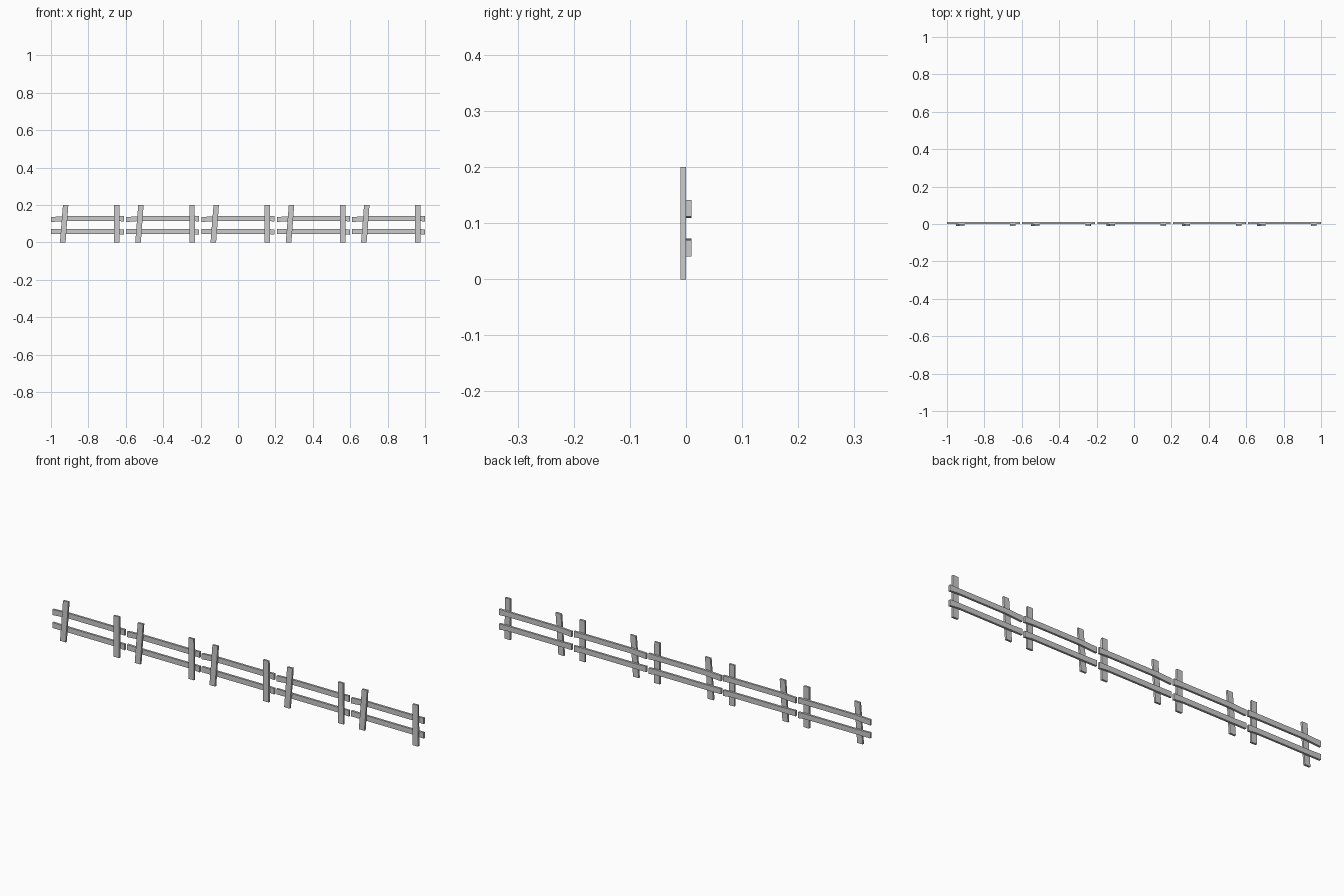
import bpy, bmesh

if "Cube" in bpy.data.objects:
    bpy.data.objects.remove(bpy.data.objects["Cube"])

SECTIONS = 5
PITCH = 0.4025


def slab(name, outline, y0, y1):
    """Extrude an x-z outline from y0 to y1."""
    bm = bmesh.new()
    face = bm.faces.new([bm.verts.new((x, y0, z)) for x, z in outline])
    ext = bmesh.ops.extrude_face_region(bm, geom=[face])
    verts = [g for g in ext["geom"] if isinstance(g, bmesh.types.BMVert)]
    bmesh.ops.translate(bm, verts=verts, vec=(0, y1 - y0, 0))
    bmesh.ops.recalc_face_normals(bm, faces=bm.faces)
    me = bpy.data.meshes.new(name)
    bm.to_mesh(me)
    bm.free()
    ob = bpy.data.objects.new(name, me)
    bpy.context.collection.objects.link(ob)
    return ob


def rail(name, stations, x):
    """Plank with (x, bottom, top) at each station."""
    low = [(x + s, b) for s, b, t in stations]
    high = [(x + s, t) for s, b, t in reversed(stations)]
    slab(name, low + high, -0.0005, 0.01)


for i in range(SECTIONS):
    x = -1 + i * PITCH
    # leaning left post and upright right post, in front of the rails
    slab("left_post", [(x + .048, 0), (x + .078, 0), (x + .093, .2), (x + .064, .199)], -0.01, 0)
    slab("right_post", [(x + .337, 0), (x + .367, 0), (x + .366, .2), (x + .337, .2)], -0.01, 0)
    # slightly warped rails
    rail("upper_rail", [(0, .109, .136), (.08, .115, .140), (.35, .115, .140), (.39, .112, .141)], x)
    rail("lower_rail", [(0, .046, .073), (.08, .046, .071), (.35, .046, .071), (.39, .041, .070)], x)
